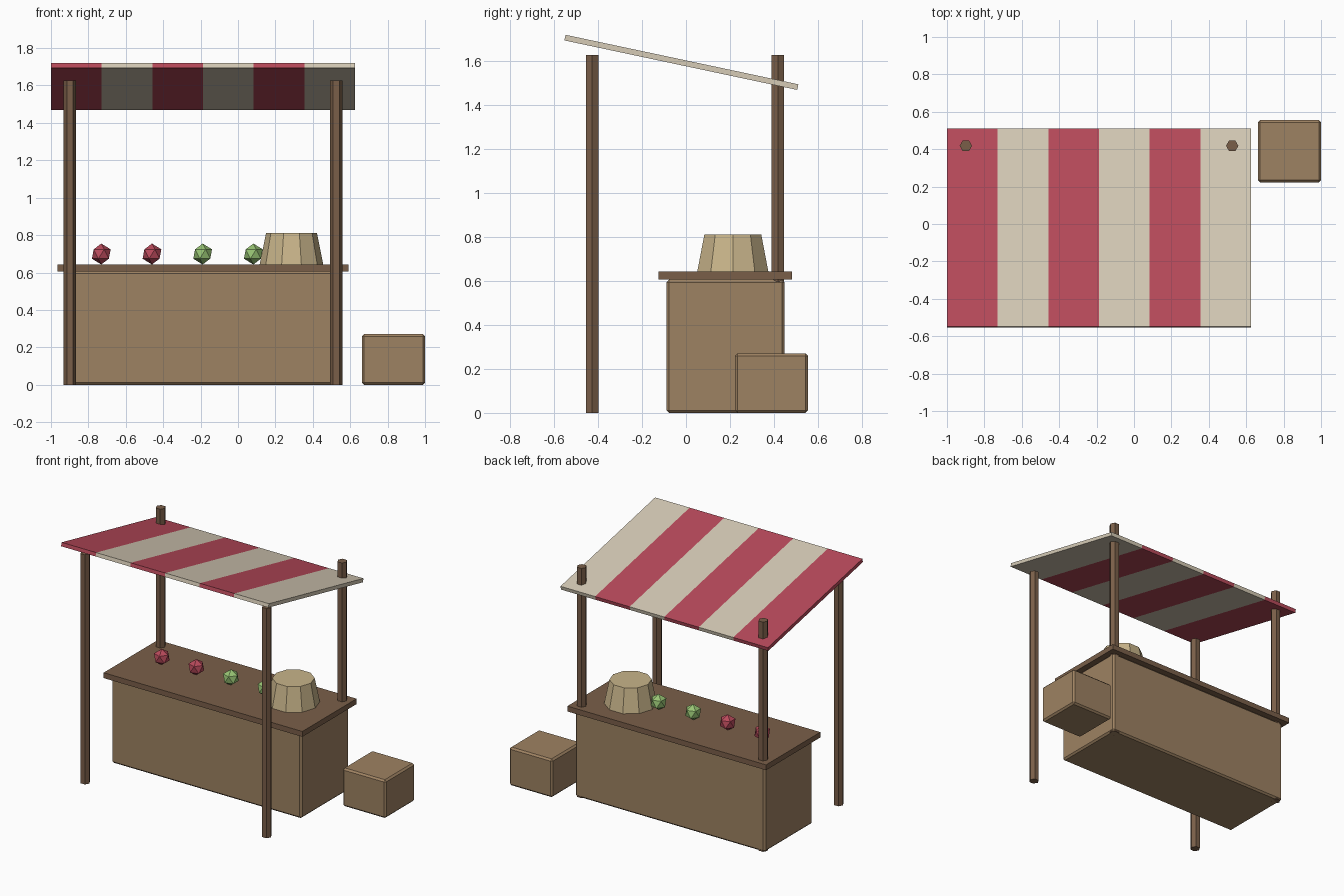
import bpy, bmesh
from math import radians
from mathutils import Matrix, Vector

if "Cube" in bpy.data.objects:
    bpy.data.objects.remove(bpy.data.objects["Cube"])


def material(name, hexcode):
    def lin(c):
        return c / 12.92 if c <= 0.04045 else ((c + 0.055) / 1.055) ** 2.4
    m = bpy.data.materials.new(name)
    rgb = [lin(int(hexcode[i:i + 2], 16) / 255) for i in (0, 2, 4)]
    m.diffuse_color = (*rgb, 1)
    m.use_nodes = True
    m.node_tree.nodes["Principled BSDF"].inputs["Base Color"].default_value = m.diffuse_color
    return m


WOOD = material("light_wood", "9E8262")
DARK = material("dark_wood", "7A5F49")
RED = material("red", "B94A5B")
CREAM = material("cream", "D6CBB6")
GREEN = material("green", "98C474")
STRAW = material("straw", "C8B48A")


def finish(name, bm, loc, *mats):
    mesh = bpy.data.meshes.new(name)
    bm.normal_update()
    bm.to_mesh(mesh)
    bm.free()
    for m in mats:
        mesh.materials.append(m)
    ob = bpy.data.objects.new(name, mesh)
    ob.location = loc
    bpy.context.collection.objects.link(ob)
    return ob


def box(name, lo, hi, mat, bevel=0):
    lo, hi = Vector(lo), Vector(hi)
    bm = bmesh.new()
    bmesh.ops.create_cube(bm, size=1)
    bmesh.ops.scale(bm, vec=hi - lo, verts=bm.verts)
    if bevel:
        bmesh.ops.bevel(bm, geom=bm.edges[:], offset=bevel, segments=1,
                        affect='EDGES')
    return finish(name, bm, (lo + hi) / 2, mat)


def cone(name, sides, r1, r2, x, y, z0, z1, mat):
    bm = bmesh.new()
    # first corner points along y
    bmesh.ops.create_cone(bm, cap_ends=True, segments=sides, radius1=r1,
                          radius2=r2, depth=z1 - z0,
                          matrix=Matrix.Rotation(radians(90), 4, 'Z'))
    return finish(name, bm, (x, y, (z0 + z1) / 2), mat)


CX = -0.187  # centre line of the stall

# Counter and crate
box("counter_body", (CX - 0.745, -0.089, 0), (CX + 0.745, 0.449, 0.606), WOOD, 0.012)
box("counter_top", (CX - 0.779, -0.125, 0.606), (CX + 0.779, 0.483, 0.644), DARK)
box("crate", (0.662, 0.222, 0), (1.0, 0.555, 0.271), WOOD, 0.012)

# Four hexagonal posts
for row, y in (("front", -0.427), ("back", 0.418)):
    for side, sx in (("left", -1), ("right", 1)):
        bm_post = cone(f"{row}_{side}_post", 6, 0.033, 0.033,
                       CX + sx * 0.712, y, 0, 1.628, DARK)

# Sloping canopy with six stripes
bm = bmesh.new()
W, STRIPES = 1.626, 6
bmesh.ops.create_cube(bm, size=1)
bmesh.ops.scale(bm, vec=(W, 1.083, 0.026), verts=bm.verts)
for i in range(1, STRIPES):
    bmesh.ops.bisect_plane(bm, geom=bm.verts[:] + bm.edges[:] + bm.faces[:],
                           plane_co=(W * (i / STRIPES - 0.5), 0, 0),
                           plane_no=(1, 0, 0))
for f in bm.faces:
    x = f.calc_center_median().x
    f.material_index = min(STRIPES - 1, int((x / W + 0.5) * STRIPES)) % 2
canopy = finish("canopy", bm, (CX, -0.021, 1.595), RED, CREAM)
canopy.rotation_euler.x = radians(-12)

# Fruit on the counter
for i, mat in enumerate((RED, RED, GREEN, GREEN)):
    bm = bmesh.new()
    bmesh.ops.create_icosphere(bm, subdivisions=1, radius=0.056)
    finish(f"fruit_{i + 1}", bm, (-0.731 + 0.271 * i, 0.19, 0.699), mat)

# Upturned basket
cone("basket", 10, 0.17, 0.136, 0.286, 0.213, 0.643, 0.812, STRAW)
